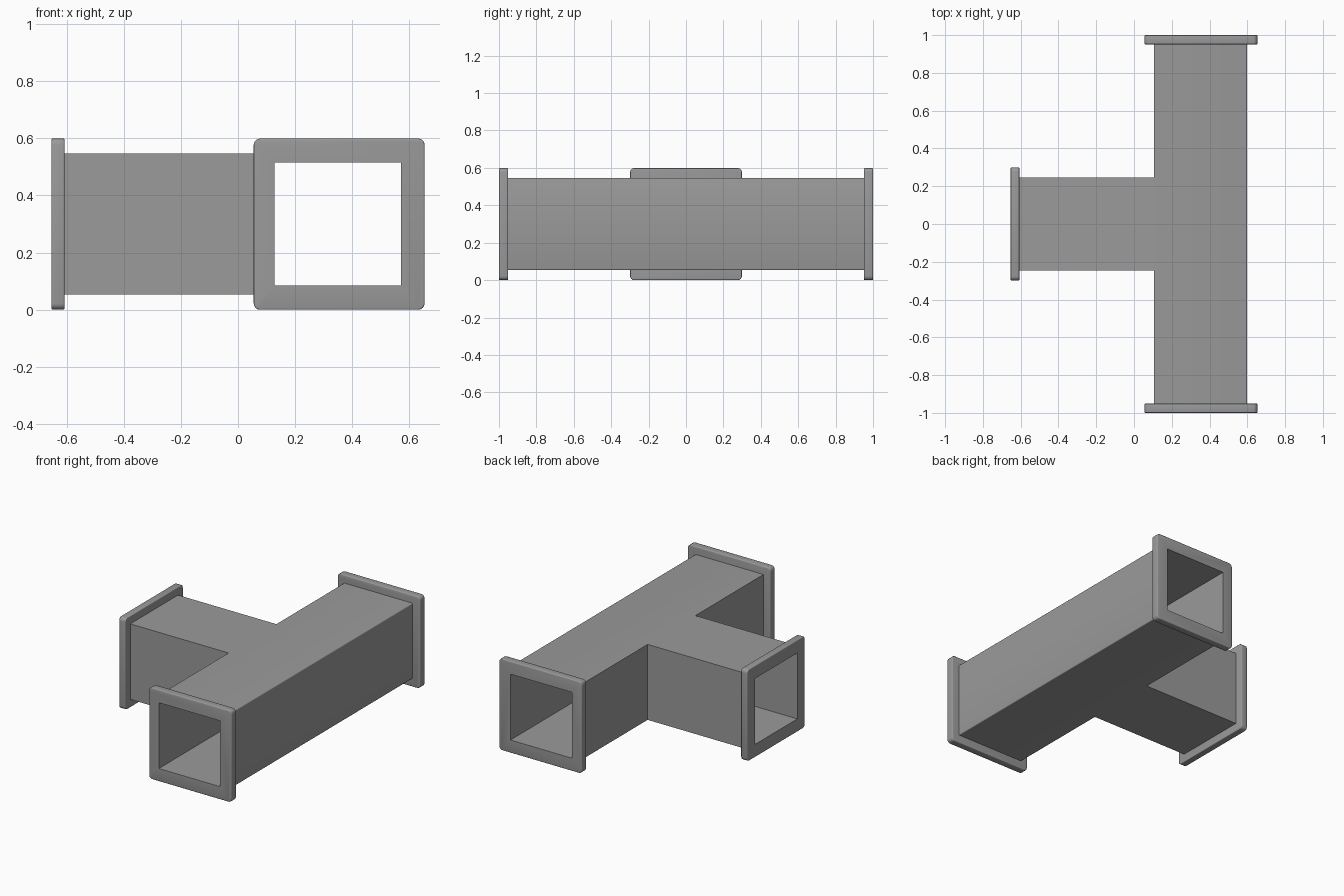
import bpy, bmesh, math
from mathutils import Vector

if "Cube" in bpy.data.objects:
    bpy.data.objects.remove(bpy.data.objects["Cube"])

grey = bpy.data.materials.new("dark_grey")
grey.diffuse_color = (0.325, 0.325, 0.325, 1)
grey.use_nodes = True
grey.node_tree.nodes["Principled BSDF"].inputs["Base Color"].default_value = grey.diffuse_color


def finish(name, bm):
    bmesh.ops.recalc_face_normals(bm, faces=bm.faces)
    me = bpy.data.meshes.new(name)
    bm.to_mesh(me)
    bm.free()
    me.materials.append(grey)
    ob = bpy.data.objects.new(name, me)
    bpy.context.collection.objects.link(ob)
    return ob


def tee(name, x0, x1, half, z0, z1, left, end, bevel=0):
    # T-shaped outline extruded upwards
    pts = [(left, -half), (x0, -half), (x0, -end), (x1, -end),
           (x1, end), (x0, end), (x0, half), (left, half)]
    bm = bmesh.new()
    face = bm.faces.new([bm.verts.new((x, y, z0)) for x, y in pts])
    ext = bmesh.ops.extrude_face_region(bm, geom=[face])
    verts = [v for v in ext["geom"] if isinstance(v, bmesh.types.BMVert)]
    bmesh.ops.translate(bm, verts=verts, vec=(0, 0, z1 - z0))
    if bevel:
        # Soften the long outer edges of the straight run
        edges = [e for e in bm.edges if all(abs(v.co.x - x1) < 1e-5 for v in e.verts)
                 and abs(e.verts[0].co.y - e.verts[1].co.y) > 0.1]
        bmesh.ops.bevel(bm, geom=edges, offset=bevel, segments=3,
                        profile=0.5, affect='EDGES')
    return finish(name, bm)


def flange(name, lo, hi, axis):
    lo, hi = Vector(lo), Vector(hi)
    bm = bmesh.new()
    bmesh.ops.create_cube(bm, size=1)
    for v in bm.verts:
        v.co = Vector([(lo[i] + hi[i]) / 2 + v.co[i] * (hi[i] - lo[i]) for i in range(3)])
    # Rounded corners, then a fine rounding around both faces
    corners = [e for e in bm.edges
               if abs(e.verts[0].co[axis] - e.verts[1].co[axis]) > 1e-4]
    bmesh.ops.bevel(bm, geom=corners, offset=0.022, segments=4,
                    profile=0.5, affect='EDGES')
    rims = [e for e in bm.edges
            if abs(e.verts[0].co[axis] - e.verts[1].co[axis]) < 1e-4]
    bmesh.ops.bevel(bm, geom=rims, offset=0.005, segments=3,
                    profile=0.5, affect='EDGES')
    return finish(name, bm)


# Outer duct and three end flanges
parts = [
    tee("duct_body", 0.105, 0.599, 0.247, 0.053, 0.547, -0.64, 0.99, 0.006),
    flange("front_flange", (0.055, -1, 0), (0.653, -0.951, 0.599), 1),
    flange("back_flange", (0.055, 0.951, 0), (0.653, 1, 0.599), 1),
    flange("side_flange", (-0.653, -0.299, 0), (-0.607, 0.299, 0.599), 0),
]

# Hollow passage through every part
cutter = tee("passage_cutter", 0.127, 0.571, 0.219, 0.084, 0.515, -0.8, 1.2)
cutter.hide_render = True
for ob in parts:
    mod = ob.modifiers.new("hollow", 'BOOLEAN')
    mod.operation = 'DIFFERENCE'
    mod.solver = 'EXACT'
    mod.object = cutter
    bpy.ops.object.select_all(action='DESELECT')
    ob.select_set(True)
    bpy.context.view_layer.objects.active = ob
    bpy.ops.object.modifier_apply(modifier=mod.name)
    bpy.ops.object.shade_smooth_by_angle(angle=math.radians(35))
bpy.data.objects.remove(cutter)
